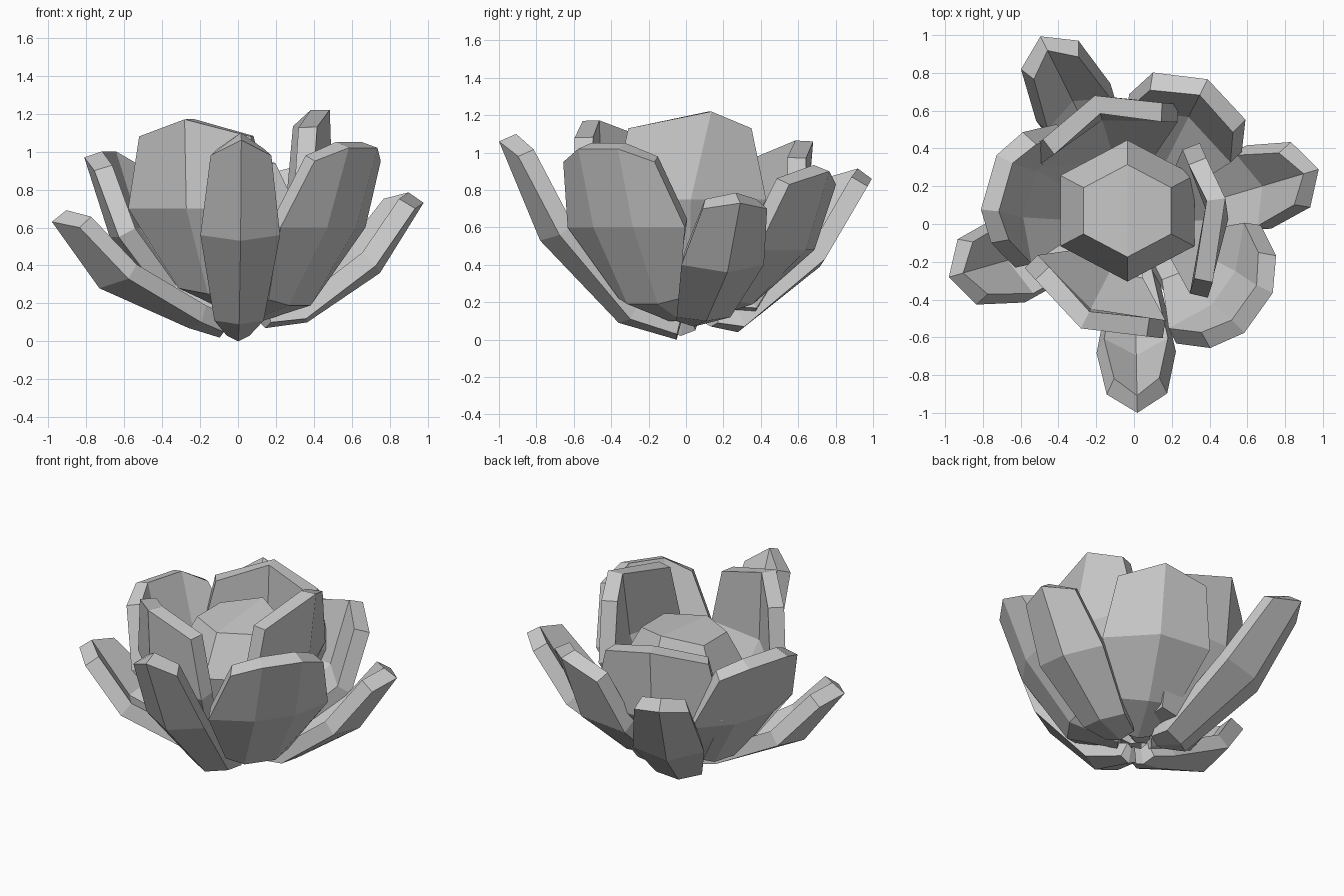
import bpy
from math import radians, cos, sin

if "Cube" in bpy.data.objects:
    bpy.data.objects.remove(bpy.data.objects["Cube"])


def mesh_object(name, verts, faces):
    me = bpy.data.meshes.new(name)
    me.from_pydata(verts, [], faces)
    ob = bpy.data.objects.new(name, me)
    bpy.context.collection.objects.link(ob)
    return ob


def petal(name, azimuth, rows, flat=0.0, skew=0.0, thickness=0.1):
    """Rows run base to tip: (centre radius, centre z, side radius, side z, half width).
    flat: half width of a flat middle strip; skew: sideways shift of the tip centre."""
    a = radians(azimuth)
    verts, faces = [], []
    for i, (rc, zc, rs, zs, w) in enumerate(rows):
        c = min(flat, w * 0.5)
        s = skew if i == len(rows) - 1 else 0
        middle = [(rc, -c, zc), (rc, c, zc)] if flat else [(rc, s, zc)]
        for r, t, z in [(rs, -w, zs)] + middle + [(rs, w, zs)]:
            verts.append((r * cos(a) - t * sin(a), r * sin(a) + t * cos(a), z))
    n = 4 if flat else 3
    for i in range(len(rows) - 1):
        for j in range(n - 1):
            k = n * i + j
            faces.append((k, k + 1, k + n + 1, k + n))      # outward facing
    ob = mesh_object(name, verts, faces)
    mod = ob.modifiers.new("thickness", "SOLIDIFY")
    mod.thickness = thickness
    mod.offset = -1
    return ob


# Outer sepals: narrow, widely spread
petal("outer_sepal_front", 271, [
    (0.05, 0.00, 0.05, 0.03, 0.06), (0.36, 0.09, 0.30, 0.11, 0.13),
    (0.78, 0.53, 0.68, 0.56, 0.21), (1.00, 1.06, 0.90, 0.98, 0.16)])
petal("outer_sepal_right", 16.5, [
    (0.15, 0.07, 0.15, 0.10, 0.10), (0.38, 0.10, 0.33, 0.12, 0.15),
    (0.78, 0.36, 0.69, 0.40, 0.23), (1.02, 0.73, 0.92, 0.70, 0.18)])
petal("outer_sepal_left", 196, [
    (0.10, 0.02, 0.10, 0.05, 0.08), (0.27, 0.07, 0.24, 0.10, 0.14),
    (0.76, 0.28, 0.67, 0.33, 0.24), (1.02, 0.63, 0.92, 0.60, 0.18)])
petal("outer_sepal_back", 116.5, [
    (0.15, 0.07, 0.15, 0.09, 0.08), (0.31, 0.04, 0.28, 0.07, 0.14),
    (0.80, 0.39, 0.72, 0.43, 0.22), (1.11, 0.86, 1.00, 0.82, 0.17)])

# Middle petals: broad and cupped
for name, az, dz, dr, flat in (("front", -35.5, 0.0, 0.0, 0.13),
                               ("left", 164, -0.05, -0.01, 0.15),
                               ("back", 63, -0.12, 0.05, 0)):
    petal("middle_petal_" + name, az, [
        (0.10, 0.10, 0.08, 0.13, 0.08),
        (0.40, 0.19, 0.34, 0.22, 0.20),
        (0.67 + dr, 0.60 + dz, 0.55 + dr, 0.60 + dz, 0.385 - dr),
        (0.81 + dr, 1.02 + dz, 0.71 + dr, 0.95 + dz, 0.30 - dr / 2)], flat)

# Inner petals: steep, closing around the bud
for name, az, dz, dr, skew in (("front", 243, 0.0, 0.0, 0), ("back", 107, -0.11, 0.07, 0),
                               ("right", 3, 0.05, -0.10, 0.11)):
    petal("inner_petal_" + name, az, [
        (0.08, 0.16, 0.06, 0.18, 0.08),
        (0.35 + dr / 2, 0.25 + dz, 0.30 + dr / 2, 0.28 + dz, 0.20),
        (0.60 + dr, 0.70 + dz, 0.47 + dr, 0.70 + dz, 0.41),
        (0.62 + dr * 1.3, 1.17 + dz, 0.50 + dr, 1.08 + dz, 0.33)], 0, skew)

# Closed six-sided bud with a slightly ridged cap
rings = [(0.10, 0.15), (0.32, 0.40), (0.39, 0.68), (0.255, 0.94)]
verts = []
for r, z in rings:
    for i in range(6):
        t = radians(30 + 60 * i)
        lift = {1: 0.05, 4: 0.0}.get(i, 0) if z > 0.9 else 0
        verts.append((-0.035 + r * 1.05 * cos(t), 0.07 + r * 0.96 * sin(t), z + lift))
faces = [tuple(reversed(range(6)))]
for k in range(len(rings) - 1):
    for i in range(6):
        j = (i + 1) % 6
        faces.append((6 * k + i, 6 * k + j, 6 * k + 6 + j, 6 * k + 6 + i))
faces += [(18, 19, 22, 23), (19, 20, 21, 22)]
mesh_object("bud", verts, faces)
